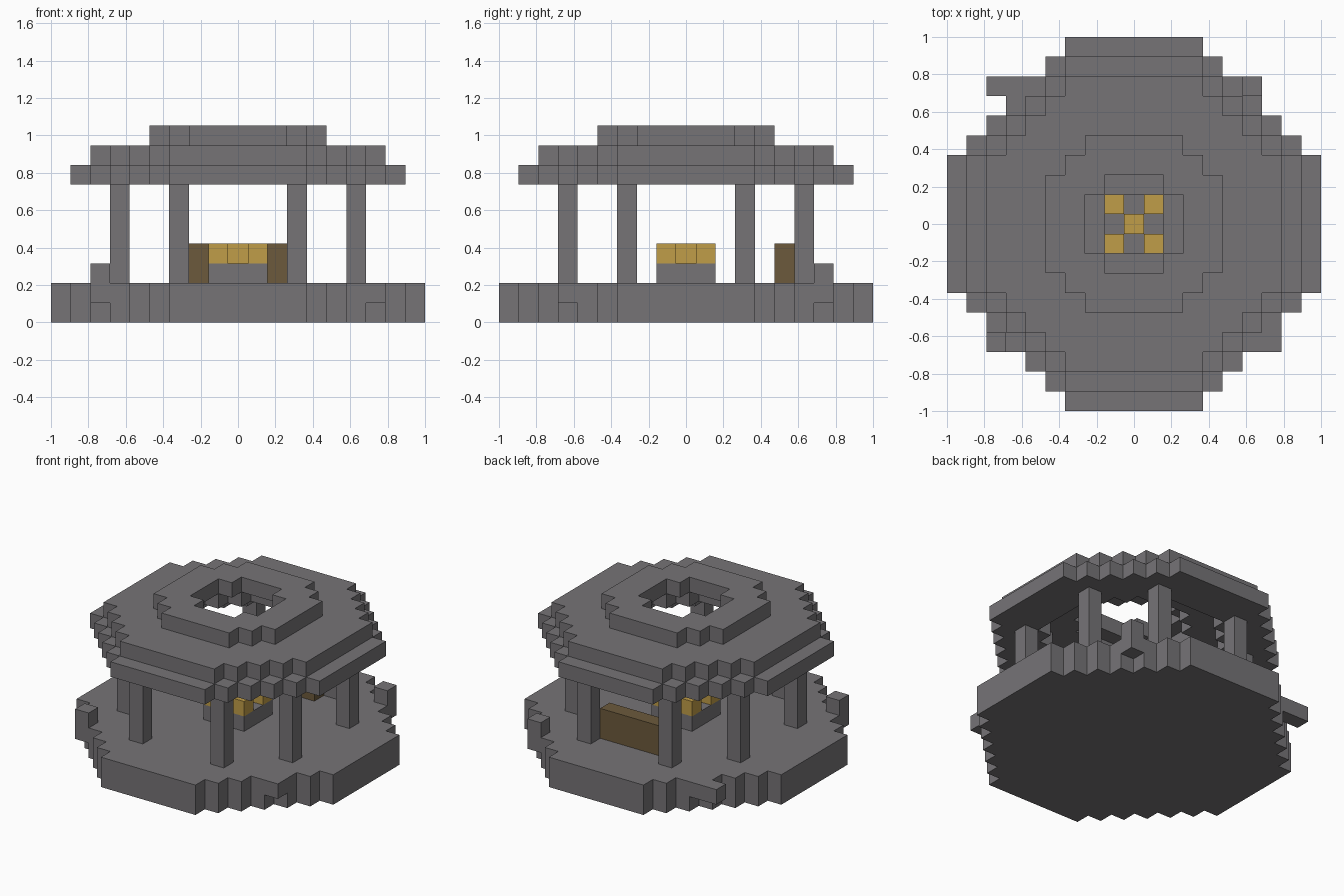
import bpy
import bmesh
from mathutils import Vector

U = 2 / 19  # edge of one building block

if "Cube" in bpy.data.objects:
    bpy.data.objects.remove(bpy.data.objects["Cube"])


def material(name, rgb):
    mat = bpy.data.materials.new(name)
    mat.use_nodes = True
    colour = (*rgb, 1)
    mat.diffuse_color = colour
    mat.node_tree.nodes["Principled BSDF"].inputs["Base Color"].default_value = colour
    return mat


stone = material("grey stone", (0.18, 0.173, 0.183))
gold = material("gold", (0.53, 0.34, 0.065))
wood = material("brown wood", (0.15, 0.102, 0.045))


def finish(name, bm, mat):
    bmesh.ops.recalc_face_normals(bm, faces=bm.faces)
    bmesh.ops.scale(bm, vec=(U, U, U), verts=bm.verts)
    mesh = bpy.data.meshes.new(name)
    bm.to_mesh(mesh)
    bm.free()
    mesh.materials.append(mat)
    obj = bpy.data.objects.new(name, mesh)
    bpy.context.collection.objects.link(obj)
    return obj


def block(name, cell, z0, z1, mat, half=(0.5, 0.5)):
    """Upright block centred on a grid cell, from level z0 to z1."""
    bm = bmesh.new()
    bmesh.ops.create_cube(bm, size=1)
    bmesh.ops.scale(bm, vec=(2 * half[0], 2 * half[1], z1 - z0), verts=bm.verts)
    bmesh.ops.translate(bm, vec=(cell[0], cell[1], (z0 + z1) / 2), verts=bm.verts)
    return finish(name, bm, mat)


def stepped_outline(reach, diagonal):
    """Octagon with stair-stepped diagonals, counter-clockwise."""
    quarter = []
    for k in range(reach, diagonal - reach - 1, -1):
        y = diagonal - k + 0.5
        quarter += [(k + 0.5, y), (k - 0.5, y)]
    quarter.pop()
    points = []
    for _ in range(4):
        points += quarter
        quarter = [(-y, x) for x, y in quarter]
    return points


def stepped_slab(name, z0, z1, outer, hole=None):
    bm = bmesh.new()
    for shape in filter(None, (outer, hole)):
        verts = [bm.verts.new((x, y, z0)) for x, y in stepped_outline(*shape)]
        for a, b in zip(verts, verts[1:] + verts[:1]):
            bm.edges.new((a, b))
    bmesh.ops.triangle_fill(bm, edges=bm.edges[:], use_beauty=True)
    top = bmesh.ops.extrude_face_region(bm, geom=bm.faces[:])["geom"]
    moved = [g for g in top if isinstance(g, bmesh.types.BMVert)]
    bmesh.ops.translate(bm, vec=Vector((0, 0, z1 - z0)), verts=moved)
    return finish(name, bm, stone)


# Platform and the stepped, hollow roof
stepped_slab("platform", 0, 2, (9, 12))
stepped_slab("roof_eaves", 7, 8, (8, 11), (5, 7))
stepped_slab("roof_middle", 8, 9, (7, 10), (3, 4))
stepped_slab("roof_crown", 9, 10, (4, 6), (2, 3))

# Eight pillars
for sx in (-1, 1):
    for sy in (-1, 1):
        for px, py in ((6, 3), (3, 6)):
            block("pillar", (sx * px, sy * py), 2, 7, stone)

# Odd stones at the platform corners
block("front_left_corner_stone", (7, -6), 1, 2, stone)
block("front_right_corner_stone", (-7, -6), 1, 3, stone)
block("back_left_corner_stone", (6, 7), 1, 3, stone)
block("back_right_corner_ledge", (-6.5, 7), 1, 2, stone, (1, 0.5))

# Altar with gold blocks at its centre and corners
block("altar_base", (0, 0), 2, 3, stone, (1.5, 1.5))
for cell in ((0, 0), (-1, -1), (-1, 1), (1, -1), (1, 1)):
    block("altar_gold", cell, 3, 4, gold)

# Bench at the back
block("bench", (0, 5), 2, 4, wood, (2.5, 0.5))
